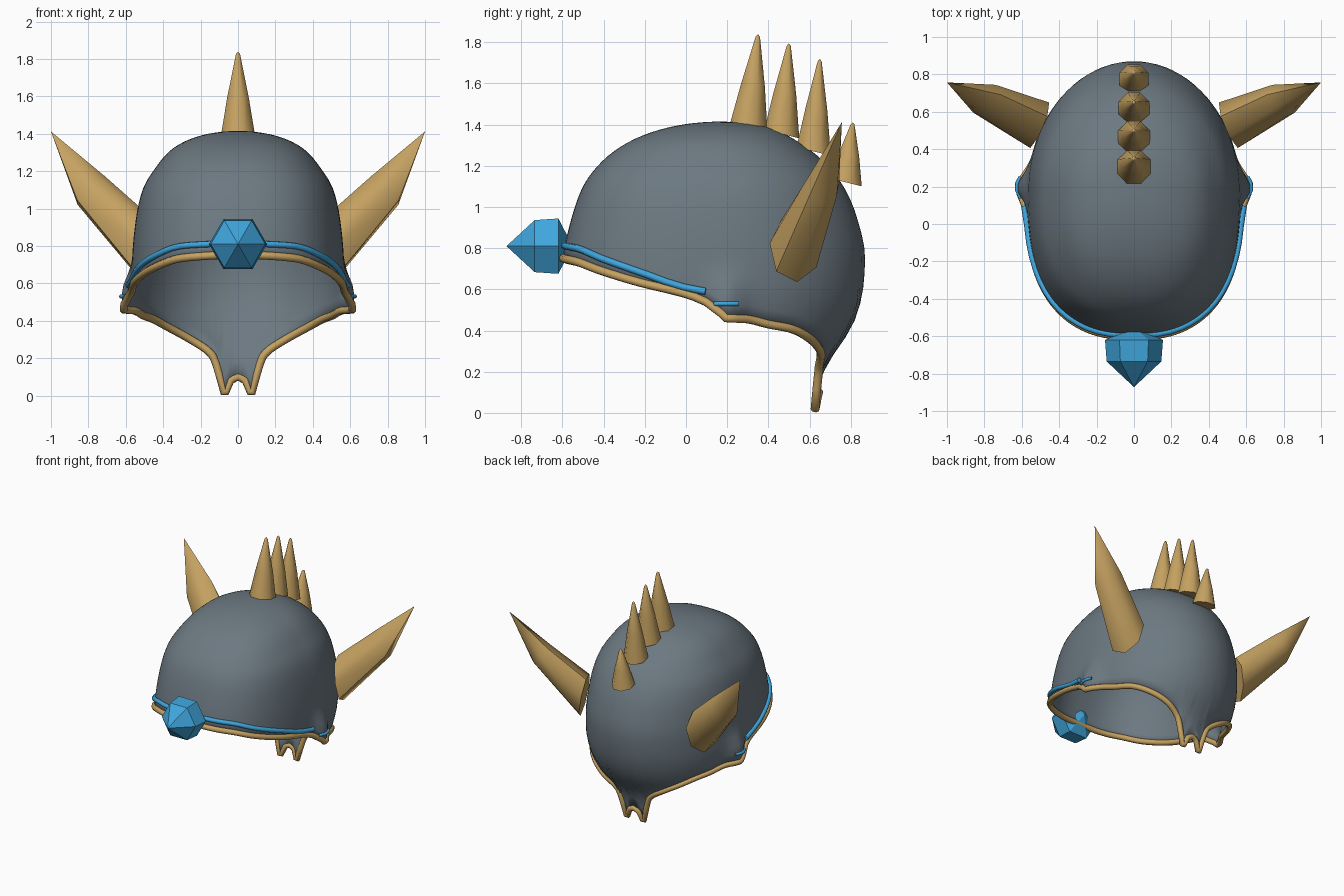
import bpy, bmesh, math
from mathutils import Vector

if "Cube" in bpy.data.objects:
    bpy.data.objects.remove(bpy.data.objects["Cube"])

TOP, MID_Y = 1.415, 0.17


def material(name, rgb):
    m = bpy.data.materials.new(name)
    m.diffuse_color = (*rgb, 1)
    m.use_nodes = True
    m.node_tree.nodes["Principled BSDF"].inputs["Base Color"].default_value = m.diffuse_color
    return m


STEEL = material("grey steel", (0.15, 0.19, 0.22))
GOLD = material("tan gold", (0.56, 0.36, 0.12))
BLUE = material("sky blue", (0.05, 0.38, 0.72))


def finish(name, bm, mat, angle=None):
    bmesh.ops.recalc_face_normals(bm, faces=bm.faces)
    me = bpy.data.meshes.new(name)
    bm.to_mesh(me)
    bm.free()
    ob = bpy.data.objects.new(name, me)
    bpy.context.collection.objects.link(ob)
    me.materials.append(mat)
    if angle:
        bpy.ops.object.select_all(action='DESELECT')
        ob.select_set(True)
        bpy.context.view_layer.objects.active = ob
        bpy.ops.object.shade_smooth_by_angle(angle=math.radians(angle))
    return ob


def interp(table, t, col=1):
    """Smooth interpolation (limited slopes) of one table column."""
    n = len(table)
    t = min(max(t, table[0][0]), table[-1][0])
    i = next(k for k in range(n - 1) if t <= table[k + 1][0])

    def rise(k):
        return (table[k + 1][col] - table[k][col]) / (table[k + 1][0] - table[k][0])

    def slope(k):
        if k == 0 or k == n - 1:
            return rise(min(k, n - 2))
        a, b = rise(k - 1), rise(k)
        return 2 * a * b / (a + b) if a * b > 0 else 0
    h = table[i + 1][0] - table[i][0]
    s = (t - table[i][0]) / h
    return ((2*s**3 - 3*s*s + 1) * table[i][col] + (s**3 - 2*s*s + s) * h * slope(i)
            + (3*s*s - 2*s**3) * table[i + 1][col] + (s**3 - s*s) * h * slope(i + 1))


# Dome profile: sqrt of depth below crown, front reach, back reach, half width
PROFILE = [(0, 0, 0, 0), (.158, .24, .22, .20), (.308, .44, .37, .35), (.442, .58, .50, .44),
           (.561, .67, .595, .51), (.682, .725, .66, .545), (.815, .77, .70, .565),
           (.903, .79, .69, .57), (.982, .80, .65, .55), (1.056, .80, .56, .50),
           (1.093, .80, .50, .46), (1.19, .80, .46, .45)]
# Rim height by angle from the front
RIM = [(0, .755), (27, .735), (46, .69), (66, .63), (81, .58), (87, .54), (92, .46), (101, .455),
       (111, .43), (122, .41), (136, .36), (155, .27), (163, .21), (167, .12), (170, .02),
       (172, .02), (175, .08), (180, .10)]


def dome(phi, z, out=0.0):
    """Point on the dome at an angle from the front and a height."""
    u = math.sqrt(max(0, TOP - z))
    front, back, w = (interp(PROFILE, u, c) + (out if u else 0) for c in (1, 2, 3))
    a = math.radians(phi)
    c, s = math.cos(a), math.sin(a)
    if c > 0:
        x, y = w * abs(s) ** 0.8 * (1 if s >= 0 else -1), MID_Y - front * c ** 0.8
    else:
        x, y = w * s, MID_Y - back * c
    # small ear flare above the side corners
    flare = 0.06 * math.exp(-((y - .2) / .09) ** 2) * min(1, max(0, (.70 - z) / .15))
    x += flare * (1 if x > 0 else -1) if abs(x) > .3 else 0
    return Vector((x, y, z))


half = sorted(set(range(0, 181, 3)) | {p for p, _ in RIM} | {83, 85, 88, 89, 91, 94})
ring = half + [-p for p in reversed(half[1:-1])]

# Helmet shell
bm = bmesh.new()
ROWS = 28
crown = bm.verts.new(dome(0, TOP))
rows = []
for r in range(1, ROWS + 1):
    row = []
    for p in ring:
        u = math.sqrt(TOP - interp(RIM, abs(p))) * r / ROWS
        row.append(bm.verts.new(dome(p, TOP - u * u)))
    rows.append(row)
for i in range(len(ring)):
    j = (i + 1) % len(ring)
    bm.faces.new((crown, rows[0][i], rows[0][j]))
    for a, b in zip(rows, rows[1:]):
        bm.faces.new((a[i], b[i], b[j], a[j]))
shell = finish("helmet_shell", bm, STEEL, 50)
solid = shell.modifiers.new("thickness", 'SOLIDIFY')
solid.thickness, solid.offset = 0.012, -1


def tube(name, pts, radius, mat, cyclic=False):
    cu = bpy.data.curves.new(name, 'CURVE')
    cu.dimensions = '3D'
    cu.bevel_depth, cu.bevel_resolution, cu.use_fill_caps = radius, 2, True
    sp = cu.splines.new('POLY')
    sp.points.add(len(pts) - 1)
    for q, p in zip(sp.points, pts):
        q.co = (*p, 1)
    sp.use_cyclic_u = cyclic
    ob = bpy.data.objects.new(name, cu)
    bpy.context.collection.objects.link(ob)
    cu.materials.append(mat)


# Gold edge trim
coarse = [p for p in ring if abs(p) not in (83, 85, 88, 89, 91, 168, 171, 174)]
tube("rim_trim", [dome(p, interp(RIM, abs(p))) for p in coarse], .021, GOLD, True)

# Blue brow band and its short side ends
BAND = [(0, .815), (27, .80), (46, .75), (66, .68), (81, .61), (87, .59)]
tube("brow_band", [dome(p, interp(BAND, abs(p)), .006) for p in range(-87, 88, 6)], .017, BLUE)
for side, label in ((1, "right"), (-1, "left")):
    tube("band_end_" + label, [dome(side * p, .53, .004) for p in (89, 91, 94, 97)], .011, BLUE)


def loft(name, rings, tip, mat, angle=None, base=None):
    """Skin rings of points, closing them with a tip and a flat or pointed base."""
    bm = bmesh.new()
    vs = [[bm.verts.new(p) for p in r] for r in rings]
    t = bm.verts.new(tip)
    n = len(vs[0])
    b = bm.verts.new(base) if base else None
    for i in range(n):
        j = (i + 1) % n
        for lo, hi in zip(vs, vs[1:]):
            bm.faces.new((lo[i], lo[j], hi[j], hi[i]))
        bm.faces.new((vs[-1][i], vs[-1][j], t))
        if b:
            bm.faces.new((vs[0][j], vs[0][i], b))
    if not b:
        bm.faces.new(vs[0][::-1])
    return finish(name, bm, mat, angle)


def oval(center, u, v, n, turn=0.0):
    c, u, v = Vector(center), Vector(u), Vector(v)
    return [c + u * math.cos(turn + i * math.tau / n) + v * math.sin(turn + i * math.tau / n)
            for i in range(n)]


# Brow gem
loft("brow_gem", [oval((0, y, .81), (r, 0, 0), (0, 0, r), 6)
                  for y, r in ((-.62, .155), (-.735, .146))],
     (0, -.872, .81), BLUE, base=(0, -.55, .81))

# Crest spikes: base y, base z, radius, tip y, tip z
SPIKES = [(.305, 1.385, .098, .35, 1.84), (.465, 1.355, .092, .50, 1.795),
          (.62, 1.27, .09, .65, 1.72), (.775, 1.12, .085, .81, 1.41)]
for k, (y, z, r, ty, tz) in enumerate(SPIKES):
    rings = []
    for f, s in ((0, 1), (.45, .64), (.97, .12)):
        tilt = -.25 * r * s * (1 - f)
        rings.append(oval((0, y + (ty - y) * f, z + (tz - z) * f),
                          (r * s, 0, 0), (0, r * s, tilt), 8, .39))
    loft("crest_spike_%d" % (k + 1), rings, (0, ty, tz), GOLD, 60)

# Side horns
for m, label in ((1, "right"), (-1, "left")):
    rings = [oval((m * .51, .53, .80), (-.05 * m, .125, 0), (-.03 * m, 0, .165), 7, .3),
             oval((m * .79, .66, 1.10), (-.03 * m, .088, 0), (-.07 * m, 0, .08), 7, .3)]
    loft("side_horn_" + label, rings, (m * 1.0, .757, 1.412), GOLD, 55)
